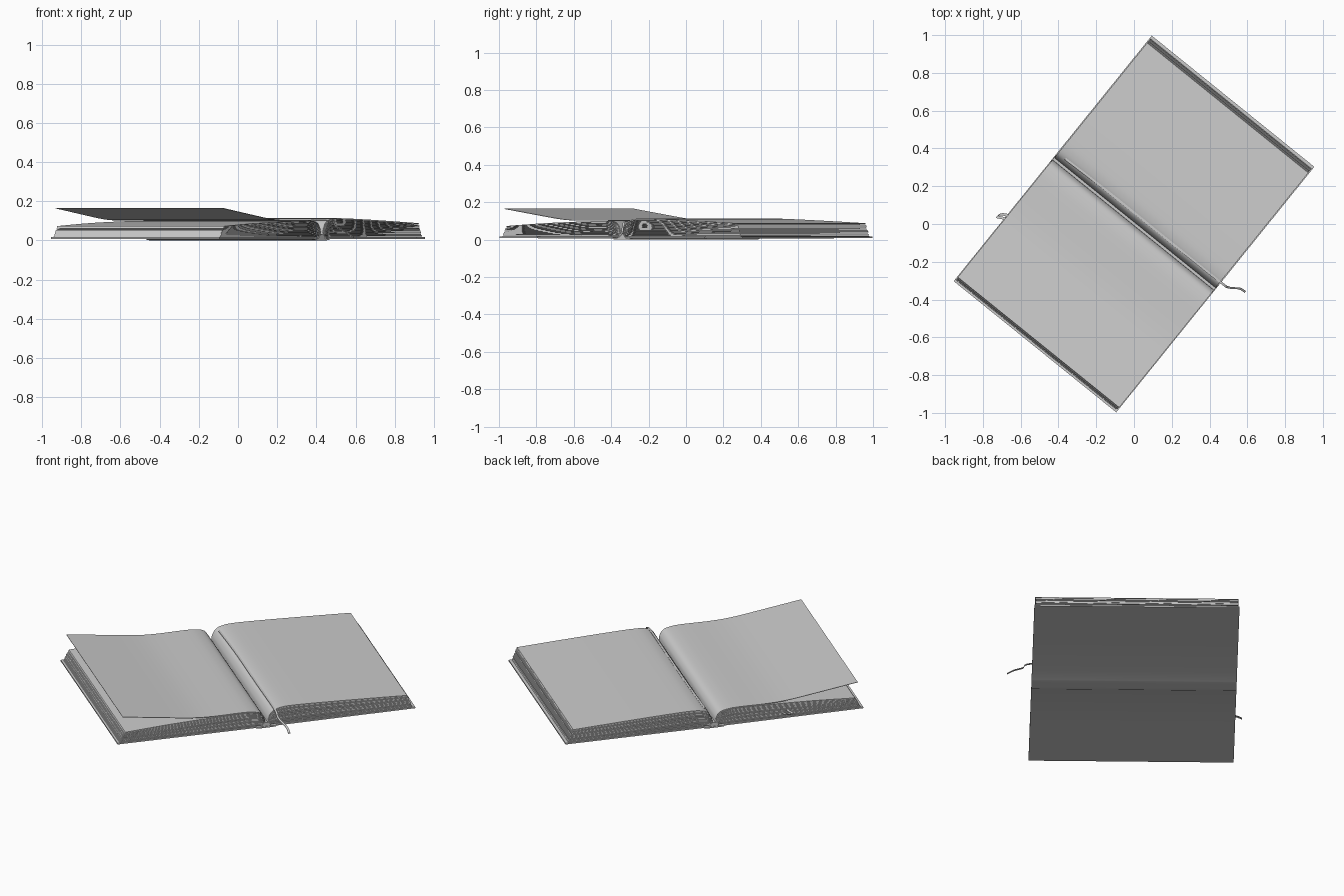
import bpy, math, random

if "Cube" in bpy.data.objects:
    bpy.data.objects.remove(bpy.data.objects["Cube"])

random.seed(4)
ANGLE = math.radians(51.1)   # the open book lies turned on the ground


def make_object(name, verts, faces):
    me = bpy.data.meshes.new(name)
    me.from_pydata(verts, [], faces)
    me.update()
    me.shade_smooth()
    me.set_sharp_from_angle(angle=math.radians(35))
    ob = bpy.data.objects.new(name, me)
    ob.rotation_euler.z = ANGLE
    bpy.context.collection.objects.link(ob)
    return ob


def smooth(pts, n=6):
    """Catmull-Rom curve through points of any dimension."""
    p = [pts[0]] + list(pts) + [pts[-1]]
    out = []
    for i in range(1, len(p) - 2):
        for k in range(n):
            t = k / n
            out.append(tuple(
                0.5 * (2 * b + (c - a) * t + (2 * a - 5 * b + 4 * c - d) * t * t
                       + (3 * b - a - 3 * c + d) * t ** 3)
                for a, b, c, d in zip(p[i - 1], p[i], p[i + 1], p[i + 2])))
    out.append(tuple(pts[-1]))
    return out


def slab(name, low, high, y0, y1):
    """Sheet between a lower and an upper (x, z) profile, swept along y."""
    n = len(low)
    verts = [(x, y, z) for y in (y0, y1) for prof in (low, high) for x, z in prof]
    faces = []
    for i in range(n - 1):
        a, b, c, d = i, n + i, 2 * n + i, 3 * n + i
        faces += [(a, c, c + 1, a + 1), (b, b + 1, d + 1, d),
                  (a, a + 1, b + 1, b), (c, d, d + 1, c + 1)]
    for i in (0, n - 1):
        faces.append((i, n + i, 3 * n + i, 2 * n + i))
    if high[-1][0] < low[0][0]:
        faces = [f[::-1] for f in faces]
    return make_object(name, verts, faces)


def ribbon(name, path, side, half, thick=0.003):
    """Flat strip following a 3D path, widened along the side direction."""
    verts, faces = [], []
    for x, y, z in path:
        for s, h in ((-1, 0), (1, 0), (1, thick), (-1, thick)):
            verts.append((x + side[0] * half * s, y + side[1] * half * s, z + h))
    for i in range(len(path) - 1):
        for k in range(4):
            a, b = 4 * i + k, 4 * i + (k + 1) % 4
            faces.append((a, b, b + 4, a + 4))
    e = 4 * (len(path) - 1)
    faces += [(3, 2, 1, 0), (e, e + 1, e + 2, e + 3)]
    return make_object(name, verts, faces)


# Cover: two boards joined by a shallow rounded spine
half = [(0.025, 0.0), (0.05, 0.001), (0.062, 0.006), (0.45, 0.007), (0.835, 0.008)]
under = [(-x, z) for x, z in reversed(half)] + half
slab("cover", under, [(x, z + 0.008) for x, z in under], -0.553, 0.553)

# Binding strip in the gutter
slab("binding", [(-0.03, 0.006), (0.03, 0.006)], [(-0.012, 0.03), (0.012, 0.03)], -0.55, 0.55)

# Page stacks, top surface given from gutter to fore-edge
right_top = smooth([(0.008, 0.028), (0.014, 0.06), (0.035, 0.092), (0.075, 0.108),
                    (0.14, 0.113), (0.3, 0.109), (0.55, 0.099), (0.79, 0.088)])
left_top = smooth([(-0.008, 0.028), (-0.014, 0.055), (-0.035, 0.082), (-0.075, 0.095),
                   (-0.14, 0.099), (-0.3, 0.096), (-0.55, 0.087), (-0.79, 0.073)])
BASE, SHEETS = 0.0155, 12


def level(top, t, shift, wave):
    """Profile a fraction t of the way up the stack, fore-edge slanting out."""
    out = []
    for x, z in top:
        w = wave * math.sin(abs(x) * 9) * t * (1 - t)
        out.append((x * (1 + 0.038 * (1 - t) + shift), BASE + (z - BASE) * t + w))
    return out


for side, top in (("right", right_top), ("left", left_top)):
    for k in range(SHEETS):
        t0 = k / SHEETS
        t1 = t0 + (1.0 if k == SHEETS - 1 else 0.72) / SHEETS
        s, j = random.uniform(-0.004, 0.004), random.uniform(0, 0.004)
        if k == SHEETS - 1:
            s = j = 0
        slab(f"{side}_pages_{k + 1}", level(top, t0, s, 0.008), level(top, t1, s, 0.008),
             -0.548 + j, 0.548 - j)

# Loose page curling up on the left side
loose = smooth([(-0.006, 0.03), (-0.011, 0.06), (-0.032, 0.088), (-0.075, 0.101),
                (-0.14, 0.105), (-0.3, 0.104), (-0.42, 0.111), (-0.6, 0.136), (-0.805, 0.166)])
slab("lifted_page", [(x, z - 0.0025) for x, z in loose], loose, -0.549, 0.549)

# Bookmark ribbon lying by the gutter, its tail hanging over the edge
ribbon("bookmark", smooth([(0.04, 0.5, 0.097), (0.047, 0.2, 0.100), (0.047, -0.2, 0.100),
                           (0.048, -0.545, 0.100), (0.053, -0.60, 0.07),
                           (0.085, -0.65, 0.035), (0.09, -0.685, 0.012)]),
       (1, 0), 0.006)

# End of the ribbon folding out between the left pages
ribbon("bookmark_fold", smooth([(-0.40, 0.50, 0.052), (-0.41, 0.555, 0.05), (-0.425, 0.588, 0.045),
                                (-0.405, 0.582, 0.036), (-0.385, 0.55, 0.036), (-0.38, 0.5, 0.036)]),
       (1, 0), 0.008)
